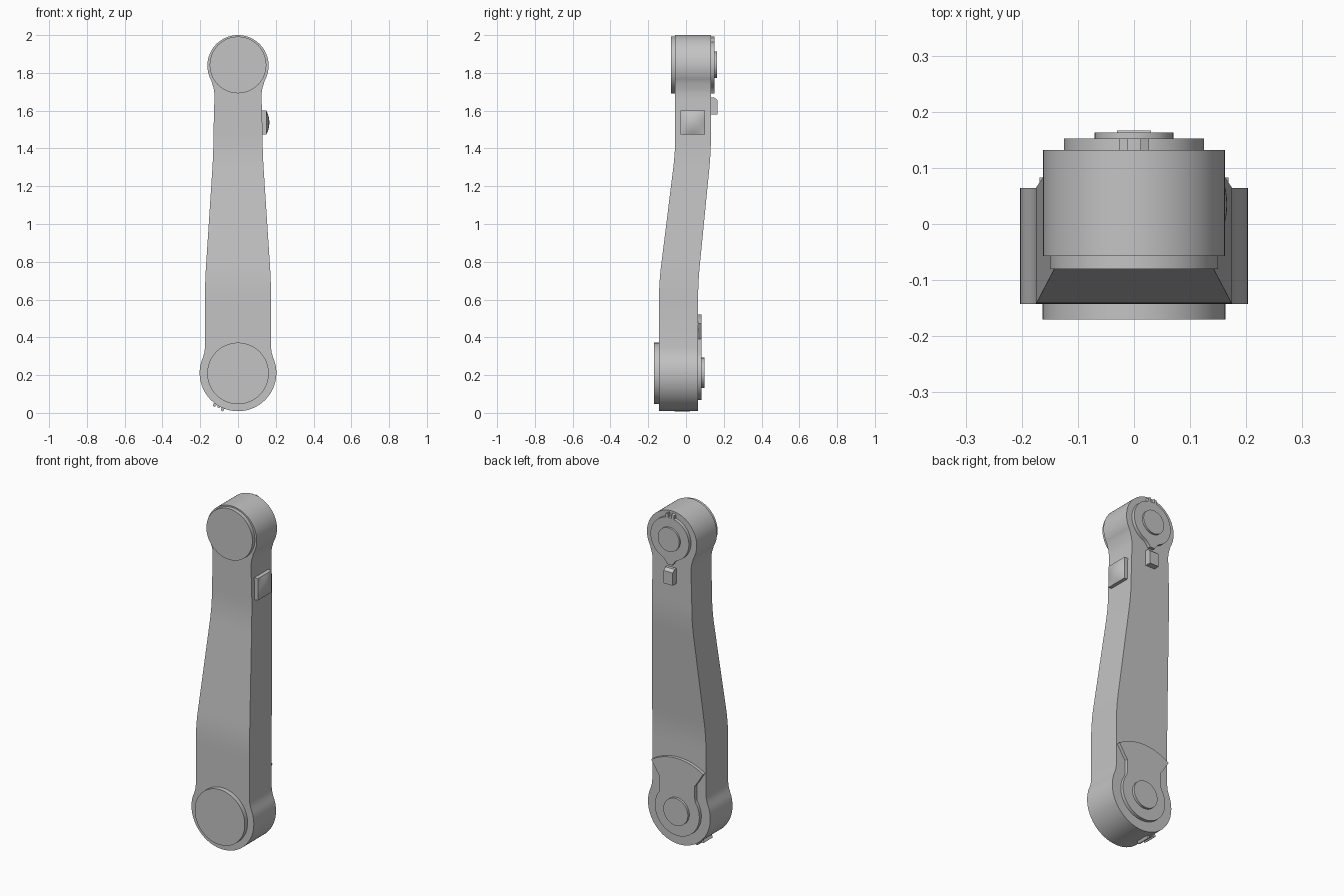
import bpy, bmesh, math

cube = bpy.data.objects.get("Cube")
if cube:
    bpy.data.objects.remove(cube, do_unlink=True)

grey = bpy.data.materials.new("satin grey")
grey.use_nodes = True
COLOUR = (0.55, 0.55, 0.55, 1)
grey.diffuse_color = COLOUR
grey.node_tree.nodes["Principled BSDF"].inputs["Base Color"].default_value = COLOUR

LOW_Z, LOW_R = 0.212, 0.203
TOP_Z, TOP_R = 1.838, 0.162


def finish(name, bm):
    bmesh.ops.recalc_face_normals(bm, faces=bm.faces)
    mesh = bpy.data.meshes.new(name)
    bm.to_mesh(mesh)
    bm.free()
    mesh.materials.append(grey)
    obj = bpy.data.objects.new(name, mesh)
    bpy.context.collection.objects.link(obj)
    bpy.ops.object.select_all(action='DESELECT')
    obj.select_set(True)
    bpy.context.view_layer.objects.active = obj
    bpy.ops.object.shade_smooth_by_angle(angle=math.radians(30))
    return obj


def extrude(name, outline, y0, y1):
    """Solid plate from an (x, z) outline, running from y0 to y1."""
    bm = bmesh.new()
    face = bm.faces.new([bm.verts.new((x, y0, z)) for x, z in outline])
    moved = bmesh.ops.extrude_face_region(bm, geom=[face])["geom"]
    verts = [v for v in moved if isinstance(v, bmesh.types.BMVert)]
    bmesh.ops.translate(bm, verts=verts, vec=(0, y1 - y0, 0))
    return finish(name, bm)


def arc(cz, r, a0, a1, n):
    """Points about (0, cz), angles in degrees from +x towards +z."""
    angles = [math.radians(a0 + (a1 - a0) * i / n) for i in range(n + 1)]
    return [(r * math.cos(a), cz + r * math.sin(a)) for a in angles]


def disc(name, cz, r, y0, y1):
    return extrude(name, arc(cz, r, 0, 360, 64)[:-1], y0, y1)


def mirrored(half):
    """Close a right-hand half outline with its reflection."""
    return half + [(-x, z) for x, z in reversed(half) if abs(x) > 1e-5]


def bend(z):
    """0 on the lower section, 1 on the upper, rounded at both ends."""
    a, b, f = 0.69, 1.38, 0.09
    ramp = lambda t: 0 if t < -f else t if t > f else (t + f) ** 2 / (4 * f)
    return (ramp(z - a) - ramp(z - b)) / (b - a)


# Arm body: round ends joined by a tapered, cranked shank
rows = arc(LOW_Z, LOW_R, -88, 18, 30)
rows += [(0.184, 0.298), (0.178, 0.32), (0.175, 0.345)]
rows += [(0.175 - 0.045 * bend(z), z) for z in [0.58 + 0.03 * i for i in range(31)]]
rows += [(0.125, 1.66), (0.125, 1.69), (0.129, 1.718), (0.136, 1.74)]
rows += arc(TOP_Z, TOP_R, -30, 88, 30)
bm = bmesh.new()
rings = []
for w, z in rows:
    t = bend(z)
    front, back = -0.143 + 0.086 * t, 0.064 + 0.068 * t
    rings.append([bm.verts.new((x, y, z)) for x, y in
                  ((-w, front), (w, front), (w, back), (-w, back))])
for lo, hi in zip(rings, rings[1:]):
    for i in range(4):
        j = (i + 1) % 4
        bm.faces.new((lo[i], lo[j], hi[j], hi[i]))
bm.faces.new(rings[0])
bm.faces.new(rings[-1])
finish("arm_body", bm)

# Front caps and rear hubs
disc("lower_front_cap", LOW_Z - 0.003, 0.163, -0.17, -0.14)
disc("upper_front_cap", TOP_Z + 0.004, 0.15, -0.08, -0.05)
disc("lower_rear_hub", LOW_Z, 0.08, 0.06, 0.097)
disc("upper_rear_hub", TOP_Z + 0.004, 0.07, 0.12, 0.163)

# Lower rear plate: disc with a neck and a fan-shaped top
fan = arc(LOW_Z, 0.145, -90, 35, 26)
fan += [(0.115, 0.315), (0.115, 0.39), (0.13, 0.41)]
fan += arc(LOW_Z, 0.31, 57, 90, 12)
extrude("lower_rear_plate", mirrored(fan), 0.055, 0.083)

# Upper rear plate: disc with a pointer at the bottom and two index ticks
pointer = [(0.016, 1.69), (0.022, 1.7), (0.034, 1.715)]
extrude("upper_rear_plate", mirrored(pointer + arc(TOP_Z + 0.004, 0.125, -68, 90, 36)), 0.125, 0.152)
for side, name in ((-1, "right"), (1, "left")):
    tick = [(side * x, z) for x, z in ((0.012, 1.95), (0.027, 1.95), (0.027, 1.985), (0.012, 1.992))]
    extrude("index_tick_" + name, tick, 0.125, 0.152)

# Rear stop block with a sloping top
bm = bmesh.new()
side = [(0.12, 1.58), (0.167, 1.58), (0.167, 1.655), (0.15, 1.67), (0.12, 1.67)]
left, right = [[bm.verts.new((x, y, z)) for y, z in side] for x in (0.03, -0.03)]
bm.faces.new(left)
bm.faces.new(right)
for i in range(len(side)):
    j = (i + 1) % len(side)
    bm.faces.new((left[i], left[j], right[j], right[i]))
finish("rear_stop_block", bm)

# Domed pad on the left flank
bm = bmesh.new()
bmesh.ops.create_grid(bm, x_segments=10, y_segments=10, size=1)
grid = list(bm.faces)
rim = bmesh.ops.extrude_face_region(bm, geom=grid)["geom"]
domed = {v for v in rim if isinstance(v, bmesh.types.BMVert)}
for v in bm.verts:
    u, w = v.co.x, v.co.y
    x = 0.15 + 0.016 * (1 - u * u) * (1 - w * w) if v in domed else 0.115
    v.co = (x, 0.035 + 0.065 * u, 1.537 + 0.064 * w)
finish("side_pad", bm)

# Toothed catch under the lower end
for i, angle in enumerate((-126, -119.5, -113)):
    a = math.radians(angle)
    h = 0.009 if i == 1 else 0.016
    c, s = math.cos(a), math.sin(a)
    tooth = []
    for r, t in ((-0.02, -0.012), (-0.02, 0.012), (h, 0.006), (h, -0.006)):
        tooth.append(((LOW_R + r) * c - t * s, LOW_Z + (LOW_R + r) * s + t * c))
    extrude("catch_tooth_%d" % (i + 1), tooth, -0.06, 0.02)
